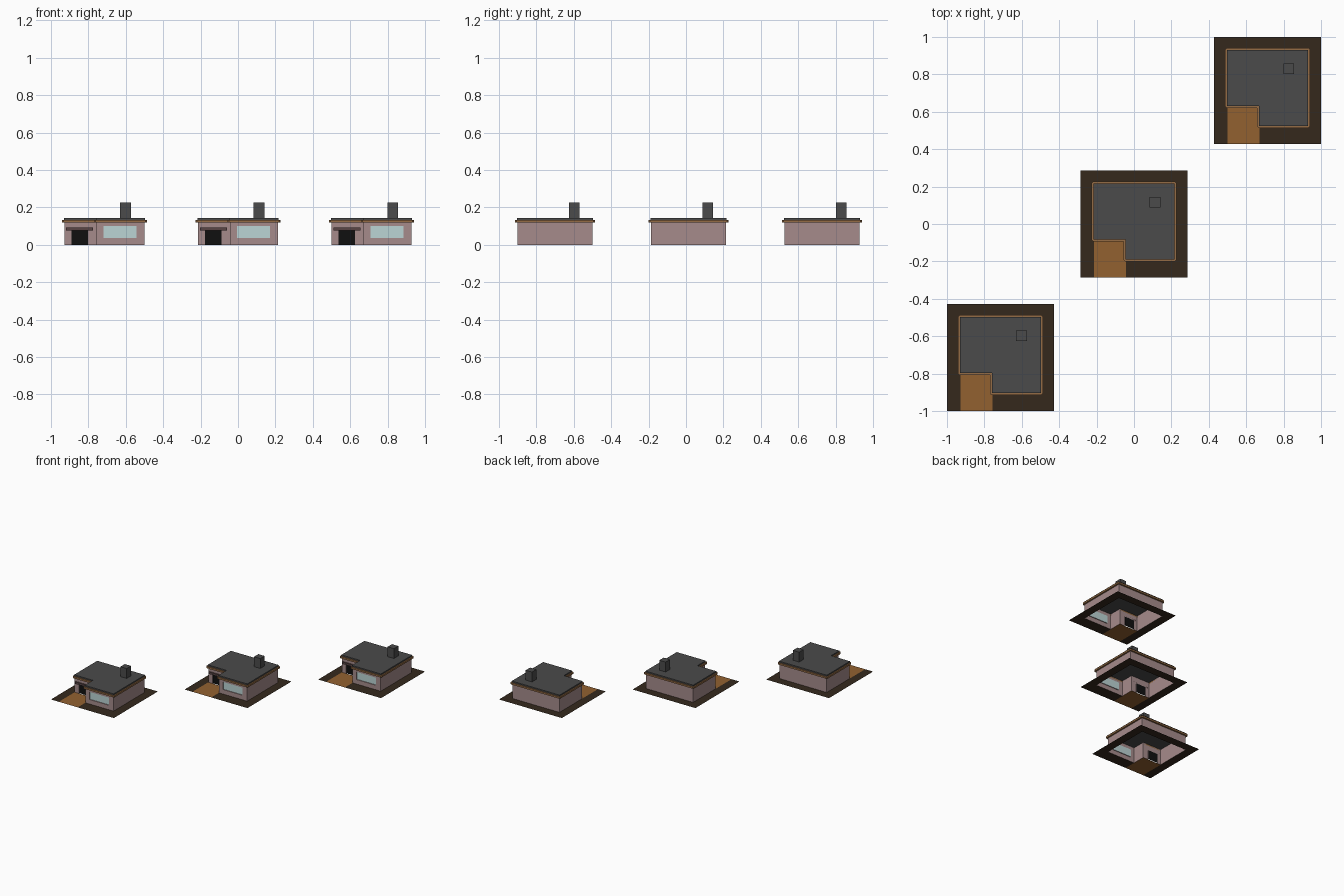
import bpy, bmesh

if "Cube" in bpy.data.objects:
    bpy.data.objects.remove(bpy.data.objects["Cube"])

H = 2 / 7                      # half a plot
X0, XN, X1 = -0.214, -0.043, 0.214    # house left, notch, right
Y0, YN, Y1 = -0.187, -0.080, 0.214    # house front, notch, back
WALL_TOP, ROOF_LOW, ROOF_TOP = 0.134, 0.131, 0.144
OFFSETS = [("front_left", -5 / 7), ("middle", 0.0), ("back_right", 5 / 7)]


def mat(name, rgb):
    m = bpy.data.materials.new(name)
    m.diffuse_color = (*rgb, 1)
    m.use_nodes = True
    m.node_tree.nodes["Principled BSDF"].inputs["Base Color"].default_value = m.diffuse_color
    return m


WALL = mat("wall_plaster", (0.38, 0.26, 0.26))
ROOF = mat("roof_felt", (0.07, 0.07, 0.07))
TRIM = mat("trim_wood", (0.30, 0.15, 0.06))
SOIL = mat("dark_soil", (0.035, 0.022, 0.012))
DRIVE = mat("driveway_clay", (0.29, 0.12, 0.03))
GLASS = mat("window_glass", (0.50, 0.66, 0.66))
BLACK = mat("dark_opening", (0.005, 0.005, 0.005))
CANOPY = mat("canopy_paint", (0.10, 0.06, 0.06))


def finish(bm, name, material, normals=True):
    """One shared mesh, placed once on every plot."""
    bmesh.ops.remove_doubles(bm, verts=bm.verts, dist=1e-5)
    if normals:
        bmesh.ops.recalc_face_normals(bm, faces=bm.faces)
    me = bpy.data.meshes.new(name)
    bm.to_mesh(me)
    bm.free()
    me.materials.append(material)
    for tag, d in OFFSETS:
        ob = bpy.data.objects.new(f"{name}_{tag}", me)
        ob.location = (d, d, 0)
        bpy.context.collection.objects.link(ob)


def quad(bm, *pts):
    bm.faces.new([bm.verts.new(p) for p in pts])


def box(name, material, x, y, z):
    bm = bmesh.new()
    bmesh.ops.create_cube(bm, size=1)
    for v in bm.verts:
        v.co = [r[0] if c < 0 else r[1] for c, r in zip(v.co, (x, y, z))]
    finish(bm, name, material)


def outline(o):
    """L-shaped footprint grown outwards by o, anticlockwise."""
    return [(X0 - o, YN - o), (XN - o, YN - o), (XN - o, Y0 - o),
            (X1 + o, Y0 - o), (X1 + o, Y1 + o), (X0 - o, Y1 + o)]


def chamfered(pts, c):
    """Clip each convex corner by c."""
    out = []
    for i, p in enumerate(pts):
        if i == 1:             # inner corner stays sharp, doubled for pairing
            out += [p, p]
            continue
        for q in (pts[i - 1], pts[(i + 1) % len(pts)]):
            dx, dy = q[0] - p[0], q[1] - p[1]
            n = abs(dx) + abs(dy)
            out.append((p[0] + dx / n * c, p[1] + dy / n * c))
    return out


def opening_wall(bm, x0, x1, y, a, b, c, d):
    """Wall facing front with an opening a..b wide and c..d high."""
    xs, zs = [x0, a, b, x1], sorted({0, c, d, WALL_TOP})
    for i in range(3):
        for z, zz in zip(zs, zs[1:]):
            if i == 1 and z == c:
                continue
            quad(bm, (xs[i], y, z), (xs[i + 1], y, z), (xs[i + 1], y, zz), (xs[i], y, zz))
    r = y + REVEAL
    ring = [(a, c), (b, c), (b, d), (a, d)]
    for i in range(4):
        if i == 0 and c == 0:
            continue
        (p, q), (s, t) = ring[i], ring[(i + 1) % 4]
        quad(bm, (p, y, q), (s, y, t), (s, r, t), (p, r, q))


REVEAL = 0.006
WINDOW = (-0.005, 0.171, 0.037, 0.100)
DOOR = (-0.176, -0.089, 0, 0.077)

# Walls: openings in the two front faces, plain elsewhere
bm = bmesh.new()
opening_wall(bm, XN, X1, Y0, *WINDOW)
opening_wall(bm, X0, XN, YN, *DOOR)
L = outline(0)
for i in (1, 3, 4, 5):
    (p, q), (s, t) = L[i], L[(i + 1) % 6]
    quad(bm, (p, q, 0), (s, t, 0), (s, t, WALL_TOP), (p, q, WALL_TOP))
finish(bm, "walls", WALL)

# Window pane and door panel
for name, m, y, (a, b, c, d) in (("window_pane", GLASS, Y0, WINDOW),
                                 ("door_panel", BLACK, YN, DOOR)):
    bm = bmesh.new()
    y += REVEAL
    quad(bm, (a, y, c), (b, y, c), (b, y, d), (a, y, d))
    finish(bm, name, m, False)

box("door_canopy", CANOPY, (-0.204, -0.060), (YN - 0.010, YN), (0.076, 0.092))

# Roof slab
bm = bmesh.new()
f = bm.faces.new([bm.verts.new((x, y, ROOF_LOW)) for x, y in outline(0.003)])
up = bmesh.ops.extrude_face_region(bm, geom=[f], use_keep_orig=True)["geom"]
bmesh.ops.translate(bm, vec=(0, 0, ROOF_TOP - ROOF_LOW),
                    verts=[v for v in up if isinstance(v, bmesh.types.BMVert)])
finish(bm, "roof_slab", ROOF)

# Trim band: rectangular section swept around the roof edge
bm = bmesh.new()
profile = [(0.0, 0.119), (0.013, 0.119), (0.013, 0.133), (0.0, 0.133)]
rings = [[(x, y, z) for x, y in chamfered(outline(o), 0.008 if o else 0.0005)]
         for o, z in profile]
for k in range(4):
    A, B = rings[k], rings[(k + 1) % 4]
    n = len(A)
    for i in range(n):
        j = (i + 1) % n
        if A[i] != A[j]:
            quad(bm, A[i], A[j], B[j], B[i])
finish(bm, "roof_trim", TRIM)

box("chimney", ROOF, (0.084, 0.141), (0.088, 0.145), (ROOF_LOW, 0.225))

# Ground and driveway: flat, open under the house
gx, gy = [-H, X0, XN, X1, H], [-H, Y0, YN, Y1, H]
drive_cells = {(1, 0), (1, 1)}
house_cells = {(1, 2), (2, 1), (2, 2)}
every = {(i, j) for i in range(4) for j in range(4)}
for name, m, cells in (("ground", SOIL, every - drive_cells - house_cells),
                       ("driveway", DRIVE, drive_cells)):
    bm = bmesh.new()
    for i, j in sorted(cells):
        quad(bm, (gx[i], gy[j], 0), (gx[i + 1], gy[j], 0),
             (gx[i + 1], gy[j + 1], 0), (gx[i], gy[j + 1], 0))
    finish(bm, name, m, False)
